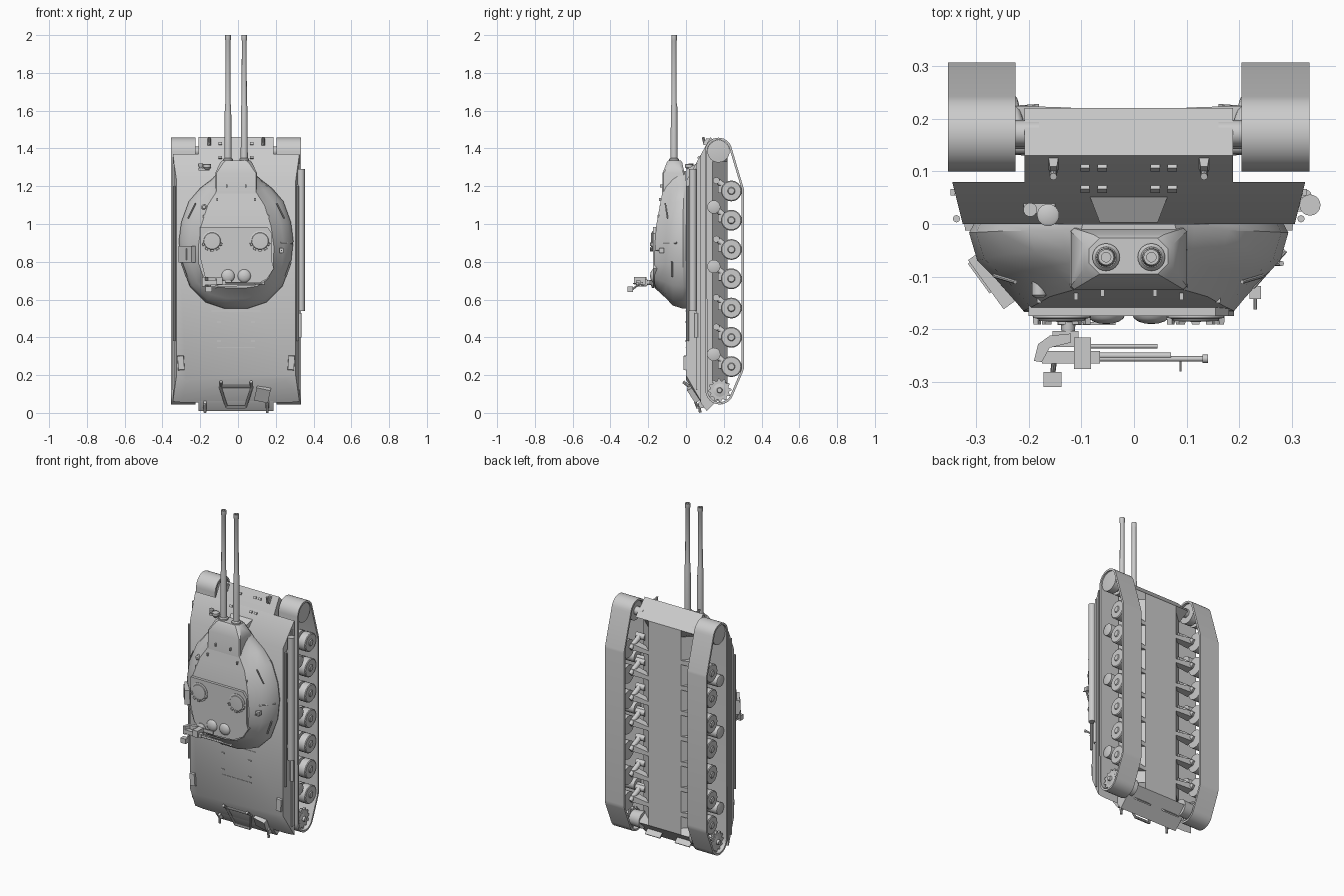
import bpy, bmesh, math
from mathutils import Vector, Euler
from mathutils.geometry import convex_hull_2d

CX = -0.01  # vehicle centreline; all x below are relative to it


def mesh(name, verts, faces):
    me = bpy.data.meshes.new(name)
    me.from_pydata([(v[0] + CX, v[1], v[2]) for v in verts], [], faces)
    bm = bmesh.new()
    bm.from_mesh(me)
    bmesh.ops.remove_doubles(bm, verts=bm.verts, dist=1e-5)
    bmesh.ops.recalc_face_normals(bm, faces=bm.faces)
    bm.to_mesh(me)
    bm.free()
    ob = bpy.data.objects.new(name, me)
    bpy.context.collection.objects.link(ob)
    return ob


def loft(name, rings, caps=True, closed=False):
    n, m = len(rings[0]), len(rings)
    verts = [v for r in rings for v in r]
    faces = [(a * n + i, a * n + (i + 1) % n, (a + 1) % m * n + (i + 1) % n, (a + 1) % m * n + i)
             for a in range(m if closed else m - 1) for i in range(n)]
    if caps and not closed:
        faces += [tuple(range(n)), tuple(range((m - 1) * n, m * n))]
    return mesh(name, verts, faces)


def lathe(name, p, axis, prof, n=24):
    q = Vector(axis).to_track_quat('Z', 'Y')
    return loft(name, [[Vector(p) + q @ Vector((r * math.cos(2 * math.pi * i / n), r * math.sin(2 * math.pi * i / n), d))
                        for i in range(n)] for r, d in prof])


def rod(name, a, b, r, r2=None, n=12):
    d = Vector(b) - Vector(a)
    return lathe(name, a, d, [(r, 0), (r if r2 is None else r2, d.length)], n)


def box(name, c, s, rot=(0, 0, 0), taper=1.0):
    e = Euler([math.radians(a) for a in rot]).to_matrix()
    def ring(y, k):
        return [Vector(c) + e @ Vector((s[0] / 2 * u * k, y, s[2] / 2 * w * k))
                for u, w in ((-1, -1), (1, -1), (1, 1), (-1, 1))]
    return loft(name, [ring(s[1] / 2, 1), ring(-s[1] / 2, taper)])


# Upper hull: flared sponsons, sloped glacis and rear plate
def deck(y, w, zr, zrc, zf):
    return [(-w, y, zrc), (-w + .05, y, zr), (w - .05, y, zr), (w, y, zrc), (w, y, zf), (-w, y, zf)]
loft("upper_hull", [deck(0, .315, .175, .20, 1.226), deck(.08, .335, .055, .06, 1.37)])

# Lower hull: pointed nose and stern, belly chamfered along the sides
def keel(x, belly):
    return [(x, y, z) for y, z in ((.05, 1.3), (.08, 1.37), (.13, 1.46), (.22, 1.37), (belly, 1.33),
                                   (belly, .16), (.22, .12), (.11, .01), (.08, .05), (.05, .12))]
loft("lower_hull", [keel(-.198, .14), keel(-.11, .22), keel(.11, .22), keel(.198, .14)])

# Turret: half outlines (x, z) at base and (x, y, z) at roof edge, blended upward
base = [(.09, 1.28), (.125, 1.24), (.19, 1.19), (.25, 1.12), (.29, 1.01), (.303, .91),
        (.29, .79), (.245, .67), (.16, .585), (.06, .552)]
roof = [(.08, -.11, 1.27), (.092, -.115, 1.23), (.105, -.125, 1.17), (.15, -.138, 1.1), (.185, -.158, .99),
        (.2, -.165, .88), (.198, -.167, .79), (.17, -.167, .71), (.11, -.165, .67), (.04, -.165, .66)]
rings = []
for t, s, k in ((0, 0, .97), (.1, 0, 1), (.42, .15, 1), (.64, .5, 1), (.85, .8, 1), (1, 1, 1)):
    half = [((b[0] + (r[0] - b[0]) * s) * k, r[1] * t, b[1] + (r[2] - b[1]) * s) for b, r in zip(base, roof)]
    rings.append(half + [(-x, y, z) for x, y, z in reversed(half)])
loft("turret_shell", rings, caps=False)
top = rings[-1]
n = len(top)
mesh("turret_roof", top, [(i, i + 1, n - 2 - i, n - 1 - i) for i in range(n // 2 - 1)])

# Mantlet with twin guns
def octa(w, y0, y1, c, z):
    return [(-w + c, y0, z), (w - c, y0, z), (w, y0 - c, z), (w, y1 + c, z),
            (w - c, y1, z), (-w + c, y1, z), (-w, y1 + c, z), (-w, y0 - c, z)]
loft("mantlet", [octa(.112, -.005, -.128, .006, 1.1), octa(.11, -.008, -.124, .006, 1.27),
                 octa(.085, -.02, -.102, .018, 1.325), octa(.075, -.027, -.095, .02, 1.335)])
for s in (-1, 1):
    p = (.043 * s, -.063, 0)
    lathe("gun_collar", p, (0, 0, 1), [(.026, 1.32), (.026, 1.343), (.02, 1.35)])
    lathe("gun_barrel", p, (0, 0, 1), [(.019, 1.32), (.017, 1.62), (.0135, 1.64), (.013, 1.97), (.0148, 1.974),
                                       (.0148, 2.0), (.009, 2.0), (.009, 1.9)])

# Roof plate with hatches, vision blocks and domes
plate = [(-.19, .985), (.165, .985), (.19, .95), (.19, .8), (.2, .765), (.165, .71),
         (.1, .675), (-.11, .665), (-.165, .72), (-.19, .82)]
loft("roof_plate", [[(x, y, z) for x, z in plate] for y in (-.15, -.175)])
for s in (-1, 1):
    lathe("hatch", (.127 * s, -.17, .91), (0, -1, 0), [(.054, 0), (.054, .008), (.045, .01), (.043, .014), (0, .016)])
    for k in range(5):
        a = math.radians(200 + 35 * k)
        box("vision_block", (.127 * s + .05 * math.cos(a), -.18, .91 + .05 * math.sin(a)), (.018, .022, .012),
            (0, -math.degrees(a) + 90, 0), .8)
    lathe("roof_dome", (.043 * s, -.172, .725), (0, -1, 0),
          [(.036 * math.cos(a), .018 * math.sin(a)) for a in (0, .4, .8, 1.2, 1.57)])
    rod("turret_handrail", (.255 * s, -.098, 1.03), (.215 * s, -.11, 1.11), .004, n=8)
    rod("turret_side_rail", (.29 * s, -.075, .80), (.262 * s, -.075, .72), .005, n=8)
    for x, y, z in ((.1, -.134, 1.13), (.17, -.14, 1.04), (.05, -.128, 1.2)):
        box("lifting_lug", (x * s, y, z), (.008, .02, .016))
    rod("rear_rib", (.07 * s, -.15, .672), (.09 * s, -.045, .58), .003, n=6)
lathe("sight_drum", (-.17, -.10, 1.09), (0, -1, 0), [(.014, 0), (.014, .035), (.008, .04)])
box("stowage_box", (-.257, -.105, .84), (.035, .115, .085), (0, 0, 36))
box("stowage_box_lid", (-.28, -.10, .84), (.012, .07, .06), (0, 0, 36))
rod("antenna_arm", (.297, -.05, .9), (.235, -.12, .9), .005, n=8)
box("antenna_base", (.24, -.13, .86), (.022, .025, .025))
rod("antenna_tip", (.24, -.13, .86), (.24, -.162, .86), .003, n=8)

# Roof machine gun on a pintle
lathe("gun_pintle", (-.115, -.17, .69), (0, -1, 0), [(.03, 0), (.03, .01), (.014, .016), (.012, .05)])
box("pintle_arm", (-.08, -.189, .69), (.11, .006, .02))
box("machine_gun_cradle", (-.12, -.218, .69), (.05, .03, .03))
box("machine_gun_body", (-.11, -.253, .69), (.11, .024, .024))
box("machine_gun_feed", (-.088, -.245, .70), (.032, .06, .04))
loft("machine_gun_shield", [[(x, y, z) for x, y in ((-.18, -.26), (-.172, -.228), (-.15, -.212), (-.11, -.208),
                             (-.11, -.225), (-.15, -.235), (-.165, -.262))] for z in (.67, .72)])
rod("upper_barrel", (-.08, -.256, .685), (.145, -.256, .685), .005)
rod("barrel_jacket", (-.08, -.25, .685), (.08, -.25, .685), .006)
rod("muzzle_brake", (.14, -.256, .685), (.15, -.256, .685), .008)
rod("lower_barrel", (-.08, -.232, .69), (.055, -.232, .69), .004)
rod("front_sight", (.098, -.256, .685), (.098, -.28, .685), .002, n=6)
rod("sight_post", (-.14, -.25, .68), (-.145, -.29, .65), .005, n=8)
box("sight_box", (-.145, -.295, .655), (.034, .028, .03))

# Running gear on both sides
zs = [.245 + .155 * i for i in range(7)]
track_circles = ((.172, 1.385, .06), (.24, 1.175, .055), (.24, .245, .055), (.178, .12, .063), (.165, .7, .053))
samples = [(y, z, r, 2 * math.pi * i / 32) for y, z, r in track_circles for i in range(32)]
outer = [Vector((y + (r + .012) * math.cos(a), z + (r + .012) * math.sin(a))) for y, z, r, a in samples]
hull = convex_hull_2d(outer)
for s in (-1, 1):
    a, b = .2145 * s, .3435 * s
    band = []
    for i in hull:
        y, z, r, t = samples[i]
        o, q = outer[i], (y + r * math.cos(t), z + r * math.sin(t))
        band.append([(a, o[0], o[1]), (b, o[0], o[1]), (b, q[0], q[1]), (a, q[0], q[1])])
    loft("track", band, closed=True)
    for z in zs:
        lathe("road_wheel", (.227 * s, .24, z), (s, 0, 0), [(.02, 0), (.055, .002), (.055, .045), (.035, .045), (.035, .06),
              (.055, .06), (.055, .104), (.05, .108), (.02, .108), (.016, .113)])
        # tapered suspension fin reaching from belly to wheel
        loft("suspension_arm", [[(.11 * s, .221, z + .012), (.11 * s, .221, z - .012), (.11 * s, .19, z - .012), (.11 * s, .19, z + .012)],
             [(.235 * s, .225, z + .03), (.235 * s, .225, z - .01), (.235 * s, .17, z - .01), (.235 * s, .17, z + .03)]])
        rod("swing_arm", (.208 * s, .165, z + .055), (.225 * s, .235, z), .016, .014)
        rod("arm_bearing", (.17 * s, .16, z + .055), (.232 * s, .16, z + .055), .018)
    for z in (1.09, .775, .31):
        lathe("return_roller", (.235 * s, .147, z), (s, 0, 0), [(.035, 0), (.035, .09), (.02, .095)])
        rod("roller_axle", (.18 * s, .147, z), (.26 * s, .147, z), .014)
    lathe("idler_wheel", (.225 * s, .172, 1.385), (s, 0, 0), [(.03, 0), (.059, .003), (.059, .045), (.04, .045), (.04, .065),
          (.059, .065), (.059, .11), (.03, .113)], 32)
    rod("idler_axle", (.17 * s, .172, 1.385), (.24 * s, .172, 1.385), .025)
    for x in (.24, .31):
        loft("sprocket", [[((x + d) * s, .178 + r * math.cos(k * math.pi / 24), .12 + r * math.sin(k * math.pi / 24))
             for k in range(48) for r in [.062 if k % 4 < 2 else .05]] for d in (0, .014)])
    lathe("final_drive", (.17 * s, .178, .12), (s, 0, 0), [(.05, 0), (.045, .07), (.035, .08), (.035, .155), (.015, .16), (.012, .173)])

    # Hull fittings: tow hooks, bolts, lamps, rear boxes
    box("front_tow_plate", (.143 * s, .112, 1.435), (.022, .025, .05), (-30, 0, 0), .6)
    rod("front_tow_hook", (.143 * s, .10, 1.42), (.143 * s, .09, 1.46), .007, n=8)
    box("rear_tow_plate", (.165 * s, .085, .045), (.022, .03, .05), (30, 0, 0), .6)
    rod("rear_tow_hook", (.165 * s, .07, .05), (.165 * s, .075, .001), .007, n=8)
    for x in (.05, .083):
        for y, z in ((.068, 1.352), (.108, 1.424)):
            box("glacis_block", (x * s, y, z), (.018, .012, .014), (-30, 0, 0))
    box("rear_deck_box", (.292 * s, .008, .265), (.04, .04, .09), (0, 4 * s, 0), .8)
    rod("side_pipe", (.327 * s, .01, .38), (.327 * s, .01, 1.2), .007, n=8)
    box("fender_strip", (.334 * s, .06, .72), (.008, .012, 1.2))
rod("cleaning_tube", (.344, .036, .54), (.344, .036, 1.29), .02, n=20)
for z in (.62, .9, 1.2):
    box("tube_bracket", (.325, .036, z), (.03, .025, .02))
rod("short_tube", (.337, .055, .4), (.337, .055, .53), .01)

# Headlamps, driver's hood
lathe("headlamp_large", (-.153, .017, 1.285), (0, 0, 1), [(.008, 0), (.021, .015), (.021, .03), (.016, .033)])
lathe("headlamp_small", (-.187, .027, 1.295), (0, 0, 1), [(.006, 0), (.013, .012), (.013, .026)])
box("lamp_bracket", (-.17, .03, 1.29), (.06, .02, .012))
loft("driver_hood", [[(-.075, .055, 1.32), (.075, .055, 1.32), (.075, .055, 1.2), (-.075, .055, 1.2)],
                     [(-.055, .003, 1.29), (.055, .003, 1.29), (.055, .003, 1.2), (-.055, .003, 1.2)]])

# Engine deck seams and rear plate fittings
for z, w in ((.54, .26), (.345, .2)):
    box("deck_seam", (0, -.001, z), (w, .004, .004))
for s in (-1, 1):
    for z in (.38, .48):
        box("deck_handle", (.09 * s, -.003, z), (.02, .006, .005))
    rod("travel_lock_leg", (.085 * s, .02, .14), (.05 * s, .06, .03), .007, n=8)
    rod("travel_lock_pivot", (.08 * s, -.015, .165), (.08 * s, .03, .13), .008, n=8)
    box("rear_access_plate", (.1 * s, .172, .066), (.1, .008, .06), (47, 0, 0))
rod("travel_lock_bar", (-.085, .02, .14), (.085, .02, .14), .007, n=8)
rod("travel_lock_foot", (-.05, .06, .03), (.05, .06, .03), .008, n=8)
box("rear_phone_box", (.14, .04, .1), (.075, .03, .08), (32, 12, 0))

for ob in bpy.context.collection.objects:
    ob.select_set(True)
    bpy.context.view_layer.objects.active = ob
bpy.ops.object.shade_smooth_by_angle(angle=math.radians(32))
